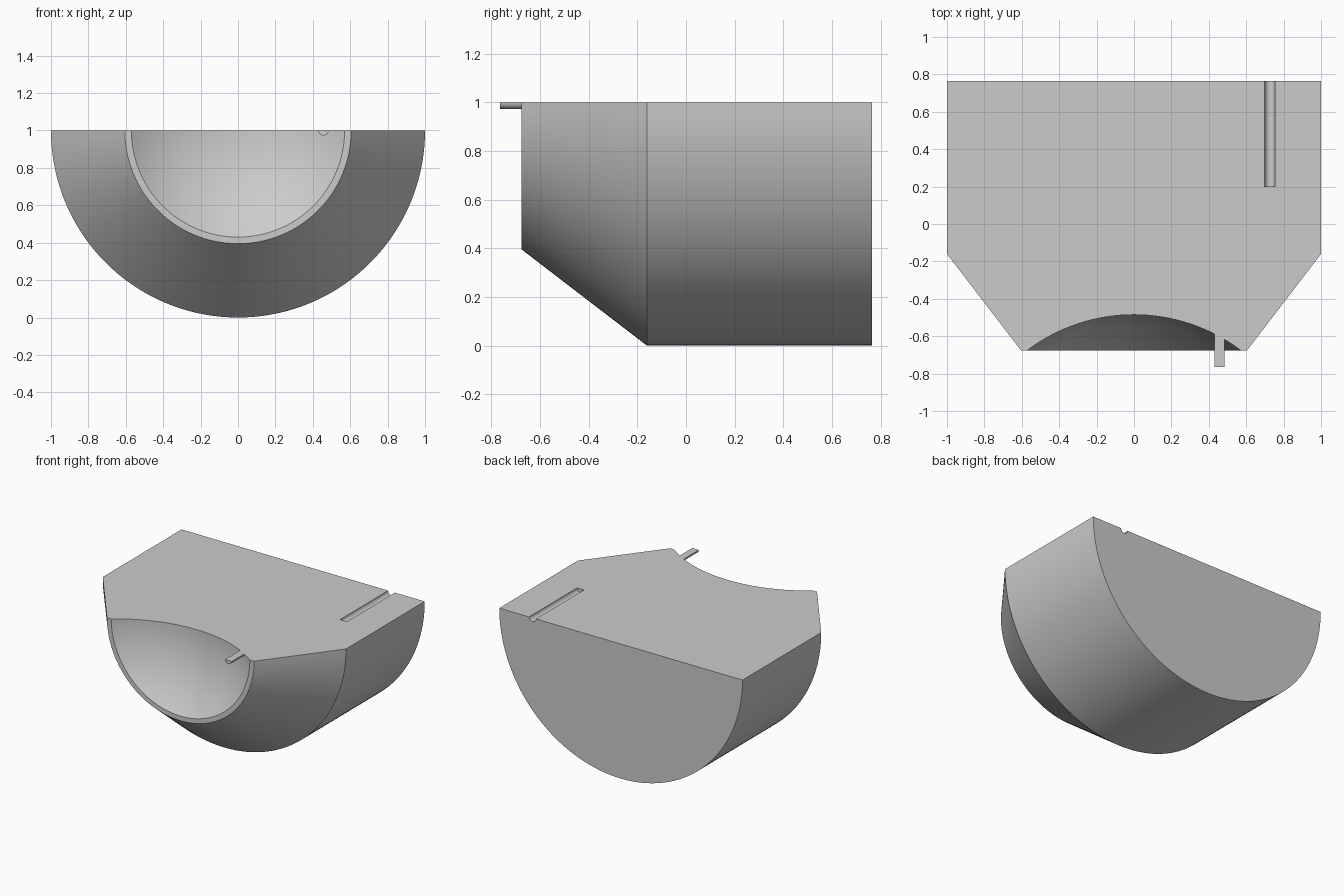
import bpy, bmesh, math
from mathutils import Matrix, Vector

if "Cube" in bpy.data.objects:
    bpy.data.objects.remove(bpy.data.objects["Cube"], do_unlink=True)

grey = bpy.data.materials.new("plain grey")
grey.use_nodes = True
colour = (0.6, 0.6, 0.6, 1)
grey.diffuse_color = colour
grey.node_tree.nodes["Principled BSDF"].inputs["Base Color"].default_value = colour

BACK, SHOULDER, FRONT = 0.765, -0.16, -0.675
TOP, DISH_R, DISH_Y = 1.0, 0.95, -1.435
DISH_EDGE = math.asin(0.57 / DISH_R)


def finish(name, bm):
    bmesh.ops.recalc_face_normals(bm, faces=bm.faces)
    mesh = bpy.data.meshes.new(name)
    bm.to_mesh(mesh)
    bm.free()
    mesh.materials.append(grey)
    obj = bpy.data.objects.new(name, mesh)
    bpy.context.collection.objects.link(obj)
    return obj


def activate(obj):
    bpy.ops.object.select_all(action='DESELECT')
    obj.select_set(True)
    bpy.context.view_layer.objects.active = obj


def rod(name, x, y0, y1, radius, arc, steps):
    """Bar along y with a round underside, swept from a closed outline."""
    bm = bmesh.new()
    ring = []
    for i in range(steps + 1):
        a = -math.pi / 2 - arc / 2 + arc * i / steps
        ring.append(bm.verts.new((x + radius * math.cos(a), y0, TOP + radius * math.sin(a))))
    if arc > math.pi:
        bmesh.ops.remove_doubles(bm, verts=bm.verts, dist=1e-5)
    face = bm.faces.new(list(bm.verts))
    out = bmesh.ops.extrude_face_region(bm, geom=[face])
    moved = [g for g in out["geom"] if isinstance(g, bmesh.types.BMVert)]
    bmesh.ops.translate(bm, verts=moved, vec=(0, y1 - y0, 0))
    return finish(name, bm)


# Half-round body: outline swept half a turn, flat top filled in
outline = [(0, BACK), (1, BACK), (1, SHOULDER), (0.605, FRONT)]
for i in range(17):
    a = DISH_EDGE * (1 - i / 16)
    outline.append((DISH_R * math.sin(a), DISH_Y + DISH_R * math.cos(a)))
bm = bmesh.new()
verts = [bm.verts.new((r, y, TOP)) for r, y in outline]
edges = [bm.edges.new(pair) for pair in zip(verts, verts[1:])]
bmesh.ops.spin(bm, geom=verts + edges, cent=(0, 0, TOP), axis=(0, 1, 0),
               angle=math.pi, steps=72)
bmesh.ops.remove_doubles(bm, verts=bm.verts, dist=1e-4)
if min(v.co.z for v in bm.verts) > 0.5:
    for v in bm.verts:
        v.co.z = 2 * TOP - v.co.z
bmesh.ops.contextual_create(bm, geom=[e for e in bm.edges if e.is_boundary])
body = finish("half_round_body", bm)

# Locating groove in the flat top, open at the back
cutter = rod("groove_cutter", 0.727, 0.2, BACK + 0.1, 0.028, 2 * math.pi, 24)
cutter.hide_render = True
cut = body.modifiers.new("groove", 'BOOLEAN')
cut.operation = 'DIFFERENCE'
cut.solver = 'EXACT'
cut.object = cutter
activate(body)
bpy.ops.object.modifier_apply(modifier=cut.name)
bpy.data.objects.remove(cutter, do_unlink=True)

# Half-round pin sticking out of the dish
pin = rod("front_pin", 0.457, -0.765, -0.585, 0.027, math.pi, 12)

for obj in (body, pin):
    activate(obj)
    bpy.ops.object.shade_smooth_by_angle(angle=math.radians(30))
